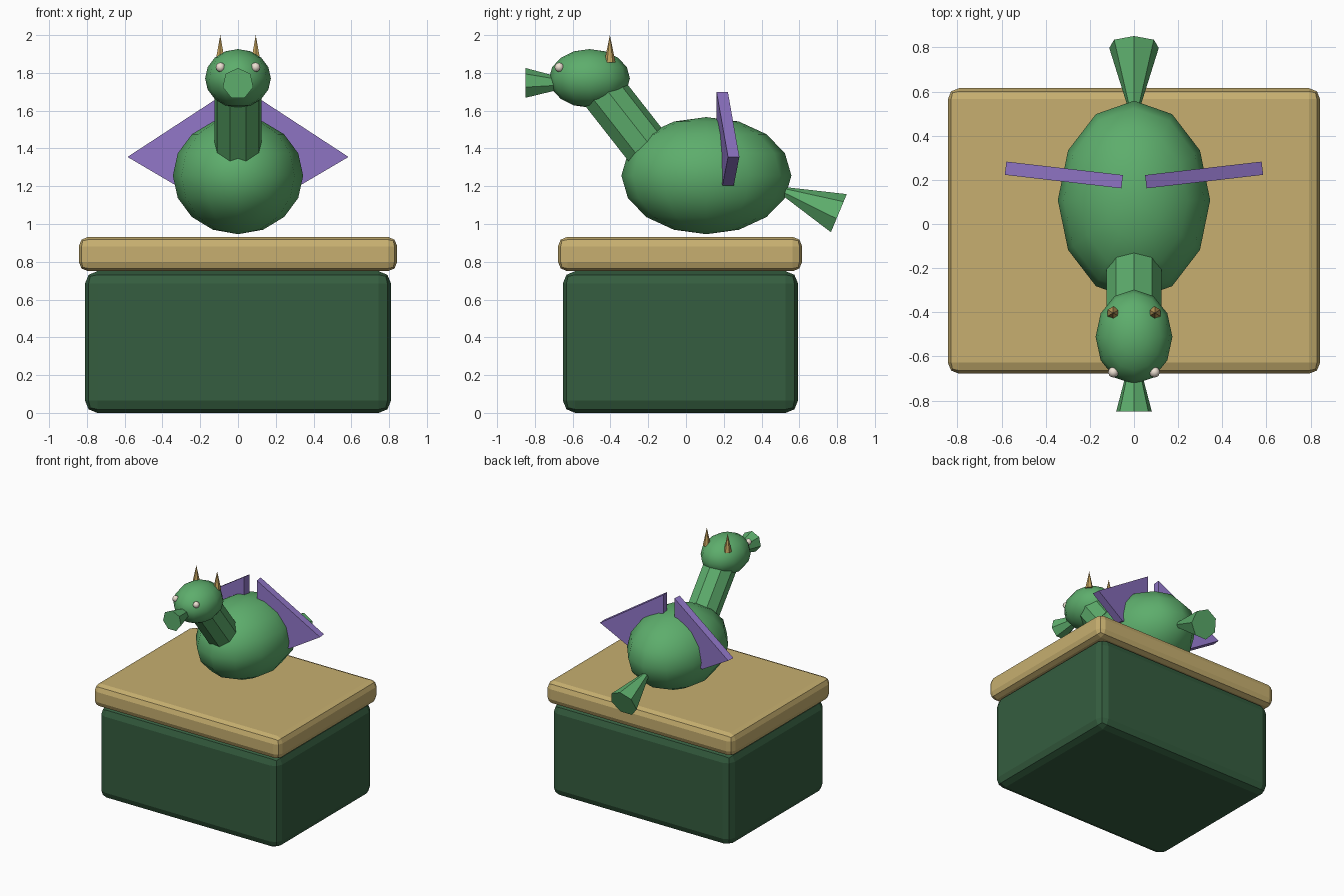
import bpy, bmesh
from mathutils import Vector, Matrix

if "Cube" in bpy.data.objects:
    bpy.data.objects.remove(bpy.data.objects["Cube"])


def material(name, rgb):
    m = bpy.data.materials.new(name)
    m.diffuse_color = (*rgb, 1)
    m.use_nodes = True
    m.node_tree.nodes["Principled BSDF"].inputs["Base Color"].default_value = m.diffuse_color
    return m


DARK = material("dark_green", (0.035, 0.11, 0.05))
GREEN = material("green", (0.11, 0.42, 0.15))
TAN = material("tan", (0.57, 0.43, 0.16))
PURPLE = material("purple", (0.28, 0.18, 0.57))
HORN = material("horn", (0.55, 0.36, 0.11))
WHITE = material("off_white", (0.85, 0.75, 0.65))


def finish(name, bm, mat, smooth=False):
    bmesh.ops.recalc_face_normals(bm, faces=bm.faces)
    for f in bm.faces:
        f.smooth = smooth
    me = bpy.data.meshes.new(name)
    bm.to_mesh(me)
    bm.free()
    me.materials.append(mat)
    ob = bpy.data.objects.new(name, me)
    bpy.context.collection.objects.link(ob)
    return ob


def box(name, lo, hi, bevel, mat):
    lo, hi = Vector(lo), Vector(hi)
    bm = bmesh.new()
    bmesh.ops.create_cube(bm, size=1, matrix=Matrix.LocRotScale((lo + hi) / 2, None, hi - lo))
    ob = finish(name, bm, mat)
    mod = ob.modifiers.new("bevel", 'BEVEL')
    mod.width, mod.segments = bevel, 2


def ellipsoid(name, centre, radii, mat, seg=12, rings=8):
    bm = bmesh.new()
    bmesh.ops.create_uvsphere(bm, u_segments=seg, v_segments=rings, radius=1,
                              matrix=Matrix.LocRotScale(Vector(centre), None, Vector(radii)))
    finish(name, bm, mat, True)


def taper(name, start, end, r1, r2, sides, mat):
    """Straight or tapered prism between two points."""
    a, b = Vector(start), Vector(end)
    rot = (b - a).to_track_quat('Z', 'Y')
    bm = bmesh.new()
    bmesh.ops.create_cone(bm, cap_ends=True, segments=sides, radius1=r1, radius2=r2,
                          depth=(b - a).length,
                          matrix=Matrix.LocRotScale((a + b) / 2, rot, None))
    bmesh.ops.remove_doubles(bm, verts=bm.verts, dist=1e-5)
    finish(name, bm, mat)


# Plinth
box("plinth", (-0.81, -0.652, 0), (0.81, 0.593, 0.75), 0.065, DARK)
box("plinth_top", (-0.843, -0.678, 0.75), (0.843, 0.615, 0.932), 0.05, TAN)

# Body, neck, head
ellipsoid("body", (0, 0.108, 1.256), (0.345, 0.45, 0.31), GREEN)
taper("neck", (0, -0.16, 1.342), (0, -0.45, 1.712), 0.127, 0.127, 9, GREEN)
ellipsoid("head", (0, -0.511, 1.771), (0.174, 0.214, 0.155), GREEN)

# Flared snout and tail
taper("snout", (0, -0.54, 1.743), (0, -0.85, 1.743), 0, 0.083, 7, GREEN)
taper("tail", (0, 0.44, 1.205), (0, 0.807, 1.052), 0, 0.115, 7, GREEN)

for side, s in (("left", 1), ("right", -1)):
    # Horns and eyes
    taper(side + "_horn", (0.094 * s, -0.403, 1.855), (0.094 * s, -0.403, 2.0), 0.03, 0, 6, HORN)
    ellipsoid(side + "_eye", (0.093 * s, -0.671, 1.83), (0.025,) * 3, WHITE, 8, 6)

    # Wing: outline extruded to a plate, swept slightly back
    bm = bmesh.new()
    outline = [(0.057, 1.70), (0.585, 1.355), (0.33, 1.205), (0.057, 1.28)]
    face = bm.faces.new([bm.verts.new((x * s, 0.155 + 0.1155 * x, z)) for x, z in outline])
    ext = bmesh.ops.extrude_face_region(bm, geom=[face])
    bmesh.ops.translate(bm, vec=(-0.007 * s, 0.06, 0),
                        verts=[v for v in ext["geom"] if isinstance(v, bmesh.types.BMVert)])
    finish(side + "_wing", bm, PURPLE)
